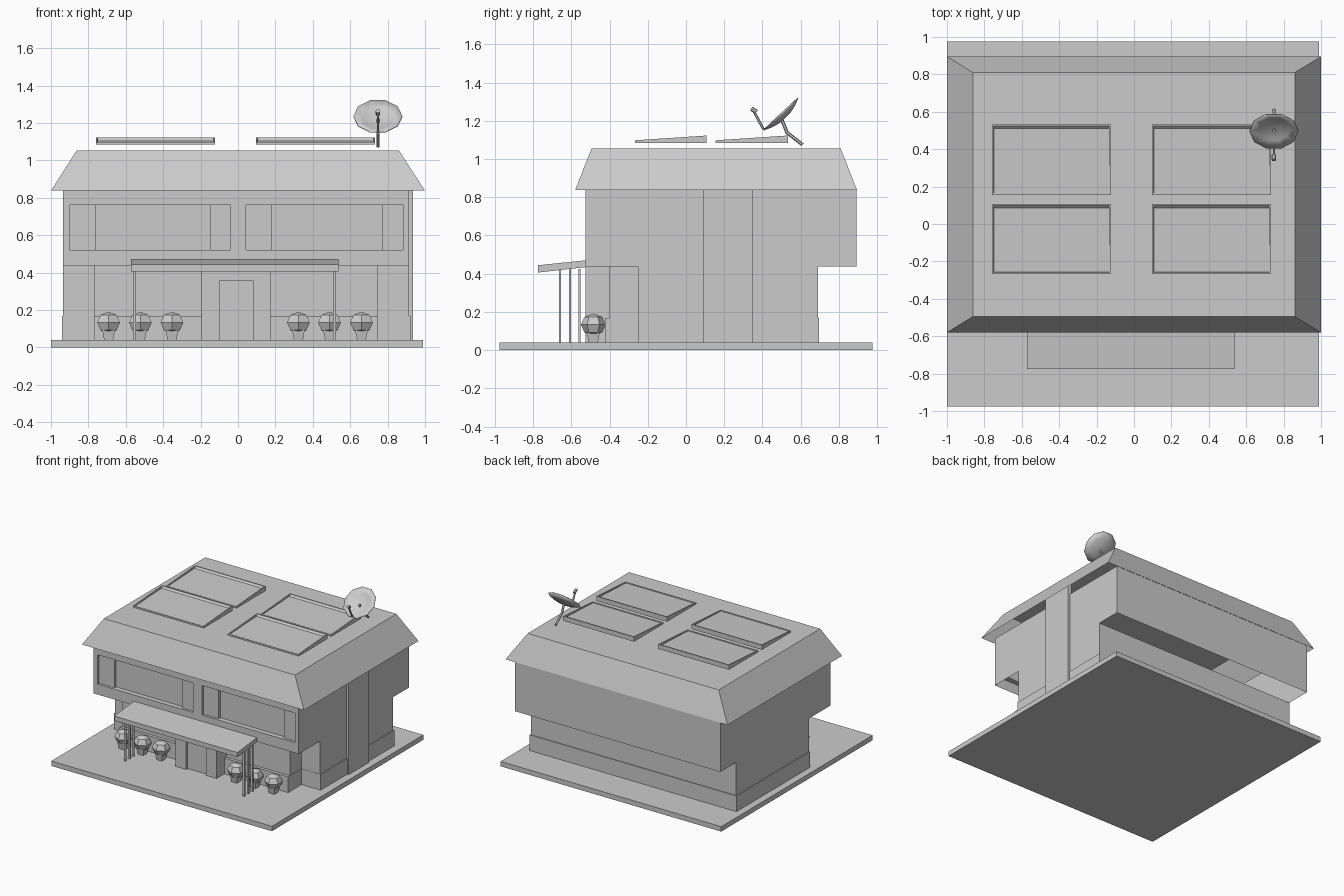
import bpy, bmesh, math
from mathutils import Vector, Matrix

old = bpy.data.objects.get("Cube")
if old:
    bpy.data.objects.remove(old, do_unlink=True)

GREY = (0.6, 0.6, 0.6, 1)
grey = bpy.data.materials.new("plain grey")
grey.use_nodes = True
grey.diffuse_color = GREY
grey.node_tree.nodes["Principled BSDF"].inputs["Base Color"].default_value = GREY


def finish(name, bm):
    bmesh.ops.recalc_face_normals(bm, faces=bm.faces)
    mesh = bpy.data.meshes.new(name)
    bm.to_mesh(mesh)
    bm.free()
    mesh.materials.append(grey)
    obj = bpy.data.objects.new(name, mesh)
    bpy.context.collection.objects.link(obj)
    return obj


def frustum(name, low, high, z0, z1):
    """Solid between two rectangles (x0, x1, y0, y1) at two heights."""
    bm = bmesh.new()
    rings = []
    for (x0, x1, y0, y1), z in ((low, z0), (high, z1)):
        corners = ((x0, y0), (x1, y0), (x1, y1), (x0, y1))
        rings.append([bm.verts.new((x, y, z)) for x, y in corners])
    a, b = rings
    bm.faces.new(a[::-1])
    bm.faces.new(b)
    for i in range(4):
        j = (i + 1) % 4
        bm.faces.new((a[i], a[j], b[j], b[i]))
    return finish(name, bm)


def box(name, x0, x1, y0, y1, z0, z1):
    return frustum(name, (x0, x1, y0, y1), (x0, x1, y0, y1), z0, z1)


def extrude(name, points, offset):
    """Solid made by sweeping a flat polygon along an offset."""
    bm = bmesh.new()
    face = bm.faces.new([bm.verts.new(p) for p in points])
    new = bmesh.ops.extrude_face_region(bm, geom=[face])["geom"]
    verts = [v for v in new if isinstance(v, bmesh.types.BMVert)]
    bmesh.ops.translate(bm, vec=offset, verts=verts)
    return finish(name, bm)


def rod(name, start, end, radius, sides=6):
    start, end = Vector(start), Vector(end)
    way = end - start
    bm = bmesh.new()
    turn = way.to_track_quat("Z", "Y").to_matrix().to_4x4()
    bmesh.ops.create_cone(bm, cap_ends=True, segments=sides, radius1=radius,
                          radius2=radius, depth=way.length,
                          matrix=Matrix.Translation((start + end) / 2) @ turn)
    return finish(name, bm)


def carve(obj, *size):
    """Cut a box-shaped recess, then discard the cutter."""
    cutter = box("cutter", *size)
    cutter.hide_render = True
    mod = obj.modifiers.new("recess", "BOOLEAN")
    mod.operation, mod.object, mod.solver = "DIFFERENCE", cutter, "EXACT"
    with bpy.context.temp_override(object=obj, active_object=obj):
        bpy.ops.object.modifier_apply(modifier=mod.name)
    bpy.data.objects.remove(cutter, do_unlink=True)


def open_at(obj, *heights):
    """Remove the level faces at the given heights, leaving a hollow shell."""
    bm = bmesh.new()
    bm.from_mesh(obj.data)
    lids = [f for f in bm.faces
            if any(all(abs(v.co.z - h) < 0.001 for v in f.verts) for h in heights)]
    bmesh.ops.delete(bm, geom=lids, context="FACES")
    bm.to_mesh(obj.data)
    bm.free()


MID = -0.01       # centre line of the walls
FRONT = -0.525    # front of the upper floor
FLOOR = 0.437     # underside of the upper floor
EAVES = 0.838

# Ground slab
box("ground_slab", -1, 0.988, -0.975, 0.975, 0, 0.04)


# Stepped ground floor and its plinth, as half plans mirrored about the middle
def plan(name, half, z0, z1):
    outline = half + [(-x, y) for x, y in reversed(half)]
    return extrude(name, [(MID + x, y, z0) for x, y in outline], (0, 0, z1 - z0))


ground_floor = plan("ground_floor", [(0.925, 0.69), (0.925, -0.25), (0.757, -0.25),
                                     (0.757, -0.4), (0.185, -0.4), (0.185, FRONT)],
                    0.03, FLOOR)
carve(ground_floor, MID - 0.09, MID + 0.09, FRONT - 0.1, FRONT + 0.02, 0.04, 0.357)
open_at(ground_floor, FLOOR)
plan("plinth", [(0.932, 0.696), (0.932, -0.252), (0.759, -0.252), (0.759, -0.425)],
     0.03, 0.168)

# Hollow upper floor with two wide recessed windows and side panels
upper_floor = box("upper_floor", MID - 0.925, MID + 0.925, FRONT, 0.893, FLOOR, EAVES)
for label, x0, x1, p0, p1 in (("right", -0.9, -0.04, -0.76, -0.15),
                              ("left", 0.043, 0.883, 0.18, 0.77)):
    carve(upper_floor, x0, x1, FRONT - 0.1, FRONT + 0.04, 0.521, 0.761)
    for side, a, b in (("outer", x0, p0), ("inner", p1, x1)):
        box(f"{label}_window_panel_{side}", a, b, FRONT + 0.02, FRONT + 0.045,
            0.521, 0.761)
open_at(upper_floor, FLOOR, EAVES)

# Upright strip on the left side wall, running up inside the eaves
box("side_strip", 0.9, 0.935, 0.09, 0.35, 0.03, 0.92)

# Hollow roof with sloping edges
roof = frustum("roof", (-1, 1, -0.58, 0.895), (-0.862, 0.86, -0.495, 0.81), EAVES, 1.054)
open_at(roof, EAVES)

# Sloping porch canopy on thin posts
extrude("porch_canopy", [(-0.572, -0.775, 0.406), (-0.572, FRONT, 0.434),
                         (-0.572, FRONT, 0.47), (-0.572, -0.775, 0.444)],
        (1.11, 0, 0))
for x in (-0.553, 0.517):
    for y in (-0.66, -0.607, -0.557):
        box("porch_post", x - 0.008, x + 0.008, y - 0.006, y + 0.006, 0.03, 0.425)

# Potted shrubs
for x in (-0.692, -0.522, -0.353, 0.323, 0.489, 0.66):
    y = -0.485
    frustum("shrub_pot", (x - 0.022, x + 0.022, y - 0.022, y + 0.022),
            (x - 0.034, x + 0.034, y - 0.034, y + 0.034), 0.03, 0.095)
    ball = bmesh.new()
    bmesh.ops.create_uvsphere(
        ball, u_segments=6, v_segments=4, radius=1,
        matrix=Matrix.Translation((x, y, 0.133)) @ Matrix.Diagonal((0.07, 0.065, 0.058, 1)))
    finish("shrub", ball)


# Tilted solar panels: a raised rim around a sunken, flatter face
def solar_panel(x0, x1, y0, y1):
    obj = extrude("solar_panel", [(x0, y0, 1.085), (x0, y1, 1.085),
                                  (x0, y1, 1.123), (x0, y0, 1.098)], (x1 - x0, 0, 0))
    bm = bmesh.new()
    bm.from_mesh(obj.data)
    bm.normal_update()
    top = max(bm.faces, key=lambda f: f.calc_center_median().z)
    bmesh.ops.inset_region(bm, faces=[top], thickness=0.014)
    bmesh.ops.inset_region(bm, faces=[top], thickness=0.002)
    for v in top.verts:
        back = v.co.y > (y0 + y1) / 2
        v.co.z -= 0.013 if back else 0.005
        v.co.y -= 0.012 if back else 0
    bm.to_mesh(obj.data)
    bm.free()


for x0, x1 in ((-0.76, -0.123), (0.095, 0.733)):
    for y0, y1 in ((-0.268, 0.108), (0.155, 0.533)):
        solar_panel(x0, x1, y0, y1)

# Shallow ten-sided dish facing up and forward
DX = 0.748
bm = bmesh.new()
rings = []
for radius, depth in ((0.131, 0.018), (0.085, 0), (0.04, -0.011)):
    rings.append([bm.verts.new((radius * math.cos(i * math.tau / 10),
                                radius * math.sin(i * math.tau / 10), depth))
                  for i in range(10)])
for a, b in zip(rings, rings[1:]):
    for i in range(10):
        j = (i + 1) % 10
        bm.faces.new((a[i], a[j], b[j], b[i]))
bm.faces.new(rings[-1])
for face in bm.faces:
    face.smooth = True
tilt = Matrix.Rotation(math.radians(43), 4, "X")
bm.transform(Matrix.Translation((DX, 0.508, 1.223)) @ tilt)
dish = finish("dish", bm)
shell = dish.modifiers.new("thickness", "SOLIDIFY")
shell.thickness, shell.offset = 0.005, 0

# Dish support, feed arm and receiver
rod("dish_strut", (DX, 0.495, 1.222), (DX, 0.53, 1.137), 0.009)
rod("dish_foot", (DX, 0.525, 1.142), (DX, 0.61, 1.075), 0.009)
rod("feed_arm", (DX, 0.405, 1.157), (DX, 0.355, 1.25), 0.007)
rod("receiver", (DX, 0.342, 1.264), (DX, 0.37, 1.246), 0.012, 8)
